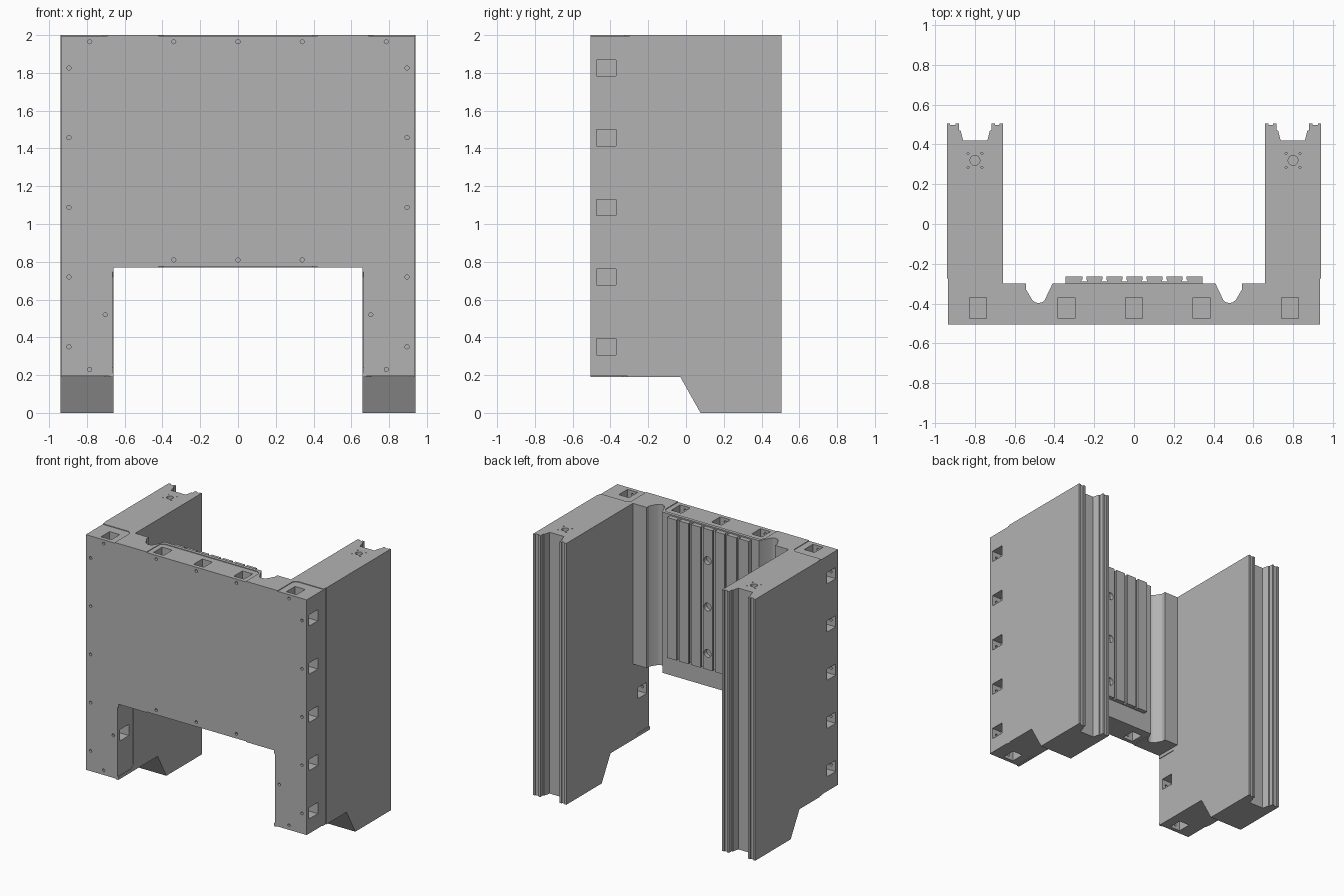
import bpy, bmesh, math
from mathutils import Matrix, Vector

cube = bpy.data.objects.get("Cube")
if cube:
    bpy.data.objects.remove(cube)

GREY = (0.45, 0.45, 0.45, 1)
grey = bpy.data.materials.new("plain grey")
grey.use_nodes = True
grey.diffuse_color = GREY
grey.node_tree.nodes["Principled BSDF"].inputs["Base Color"].default_value = GREY

FRONT, WALL_BACK, LEG_BACK = -0.505, -0.30, 0.505
INNER, OUTER = 0.66, 0.94
TOP, LINTEL_Z, FOOT_Z = 2.0, 0.77, 0.19
POCKET_Y = (-0.475, -0.37)
HALF = 0.043          # half width of a pocket
DEPTH = 0.085
SINK = 0.005          # depth of the shallow recesses


def prism(bm, pts, axis, lo, hi):
    """Extrude a 2D outline along an axis."""
    place = {"x": lambda u, v, w: (w, u, v),
             "y": lambda u, v, w: (u, w, v),
             "z": lambda u, v, w: (u, v, w)}[axis]
    face = bm.faces.new([bm.verts.new(place(u, v, lo)) for u, v in pts])
    res = bmesh.ops.extrude_face_region(bm, geom=[face])
    verts = [g for g in res["geom"] if isinstance(g, bmesh.types.BMVert)]
    bmesh.ops.translate(bm, verts=verts, vec=Vector(place(0, 0, hi - lo)))


def box(bm, x, y, z):
    prism(bm, [(x[0], y[0]), (x[1], y[0]), (x[1], y[1]), (x[0], y[1])], "z", *z)


def disc(u, v, r, n=16):
    return [(u + r * math.cos(2 * math.pi * i / n), v + r * math.sin(2 * math.pi * i / n))
            for i in range(n)]


def tab(a, b, front, back, c=0.025):
    """Outline with clipped back corners, for the shallow recesses."""
    return [(a, front), (b, front), (b, back - c), (b - c, back), (a + c, back), (a, back - c)]


def make(name, bm):
    bmesh.ops.recalc_face_normals(bm, faces=bm.faces)
    mesh = bpy.data.meshes.new(name)
    bm.to_mesh(mesh)
    bm.free()
    mesh.materials.append(grey)
    obj = bpy.data.objects.new(name, mesh)
    bpy.context.collection.objects.link(obj)
    return obj


def cut(obj, bm):
    cutter = make("cutter", bm)
    cutter.hide_render = True
    mod = obj.modifiers.new("cut", "BOOLEAN")
    mod.operation, mod.solver, mod.object = "DIFFERENCE", "EXACT", cutter
    bpy.context.view_layer.objects.active = obj
    bpy.ops.object.modifier_apply(modifier=mod.name)
    bpy.data.objects.remove(cutter)


def pocket_z(bm, x, lo, hi):
    box(bm, (x - HALF, x + HALF), POCKET_Y, (lo, hi))


def pocket_x(bm, z, lo, hi):
    box(bm, (lo, hi), POCKET_Y, (z - HALF, z + HALF))


def screw_holes(obj, spots):
    bm = bmesh.new()
    for x, z in spots:
        prism(bm, disc(x, z, 0.011, 12), "y", FRONT - 0.02, -0.46)
    cut(obj, bm)


# Leg: plan outline with a sunken side strip and a channel in the back
bm = bmesh.new()
prism(bm, [(INNER, FRONT), (OUTER - SINK, FRONT), (OUTER - SINK, -0.275), (OUTER, -0.275),
           (OUTER, LEG_BACK), (0.925, LEG_BACK), (0.925, 0.497), (0.897, 0.497),
           (0.897, LEG_BACK), (0.88, LEG_BACK), (0.88, 0.47), (0.872, 0.47),
           (0.86, 0.42), (0.738, 0.42), (0.725, 0.47), (0.717, 0.47),
           (0.717, LEG_BACK), (0.70, LEG_BACK), (0.70, 0.497), (0.677, 0.497),
           (0.677, LEG_BACK), (INNER, LEG_BACK)], "z", 0, TOP)
left_leg = make("left_leg", bm)

# Stepped underside of the leg
bm = bmesh.new()
prism(bm, [(-0.6, -0.1), (0.133, -0.1), (-0.03, FOOT_Z), (-0.6, FOOT_Z)], "x", 0.5, 1.1)
cut(left_leg, bm)

# Shallow recesses on top, underside and inner face
bm = bmesh.new()
prism(bm, tab(0.69, 1.0, -0.6, -0.30), "z", TOP - SINK, TOP + 0.1)
prism(bm, tab(0.68, 1.0, -0.6, -0.31), "z", FOOT_Z - 0.1, FOOT_Z + SINK)
prism(bm, [(-0.6, 0.215), (-0.345, 0.215), (-0.32, 0.24), (-0.32, 0.72),
           (-0.345, 0.745), (-0.6, 0.745)], "x", INNER - 0.1, INNER + SINK)
cut(left_leg, bm)

# Bolt pockets of the leg
side_heights = [0.35 + 0.369 * i for i in range(5)]
bm = bmesh.new()
for z in side_heights:
    pocket_x(bm, z, OUTER - DEPTH, OUTER + 0.1)
pocket_x(bm, 0.52, INNER - 0.1, INNER + DEPTH)
pocket_z(bm, 0.785, TOP - DEPTH, TOP + 0.1)
pocket_z(bm, 0.785, FOOT_Z - 0.1, FOOT_Z + DEPTH)
cut(left_leg, bm)
screw_holes(left_leg, [(0.895, z) for z in side_heights]
            + [(0.785, 1.965), (0.785, 0.23), (0.703, 0.52)])

# Lifting socket on top of the leg
bm = bmesh.new()
prism(bm, disc(0.80, 0.32, 0.025), "z", TOP - 0.06, TOP + 0.1)
for dx in (-0.035, 0.035):
    for dy in (-0.035, 0.035):
        prism(bm, disc(0.80 + dx, 0.32 + dy, 0.005, 8), "z", TOP - 0.03, TOP + 0.1)
cut(left_leg, bm)

# Mirrored leg
mesh = left_leg.data.copy()
mesh.transform(Matrix.Scale(-1, 4, (1, 0, 0)))
mesh.flip_normals()
right_leg = bpy.data.objects.new("right_leg", mesh)
bpy.context.collection.objects.link(right_leg)

# Lintel wall with two rounded grooves in its back
half = [(INNER, FRONT), (INNER, WALL_BACK), (0.543, WALL_BACK), (0.543, -0.33),
        (0.512, -0.382), (0.498, -0.394), (0.48, -0.398), (0.462, -0.394),
        (0.449, -0.382), (0.41, WALL_BACK)]
bm = bmesh.new()
prism(bm, half + [(-x, y) for x, y in reversed(half)], "z", LINTEL_Z, TOP)
lintel = make("lintel", bm)

bm = bmesh.new()
prism(bm, tab(-0.42, 0.42, -0.6, -0.325), "z", TOP - SINK, TOP + 0.1)
prism(bm, tab(-0.42, 0.42, -0.6, -0.325), "z", LINTEL_Z - 0.1, LINTEL_Z + SINK)
cut(lintel, bm)

bolt_xs = (-0.34, 0, 0.34)
bm = bmesh.new()
for x in bolt_xs:
    pocket_z(bm, x, TOP - DEPTH, TOP + 0.1)
    pocket_z(bm, x, LINTEL_Z - 0.1, LINTEL_Z + DEPTH)
cut(lintel, bm)
screw_holes(lintel, [(x, z) for x in bolt_xs for z in (1.965, 0.81)])

# Slatted panel on the back of the wall, with undercut slots
bm = bmesh.new()
outline = [(-0.345, WALL_BACK - 0.01), (-0.345, -0.265)]
for i in range(6):
    x = -0.25 + 0.101 * i
    outline += [(x - 0.010, -0.265), (x - 0.010, -0.278), (x - 0.017, -0.290),
                (x + 0.017, -0.290), (x + 0.010, -0.278), (x + 0.010, -0.265)]
outline += [(0.345, -0.265), (0.345, WALL_BACK - 0.01)]
prism(bm, outline, "z", 0.915, 1.99)
panel = make("slatted_panel", bm)
bm = bmesh.new()
for z in (1.04, 1.395, 1.75):
    prism(bm, disc(0.003, z, 0.03), "y", -0.297, -0.2)
cut(panel, bm)

# Flat shading with smooth groove curves
for obj in (left_leg, right_leg, lintel, panel):
    bpy.ops.object.select_all(action="DESELECT")
    obj.select_set(True)
    bpy.context.view_layer.objects.active = obj
    bpy.ops.object.shade_smooth_by_angle(angle=math.radians(30))
